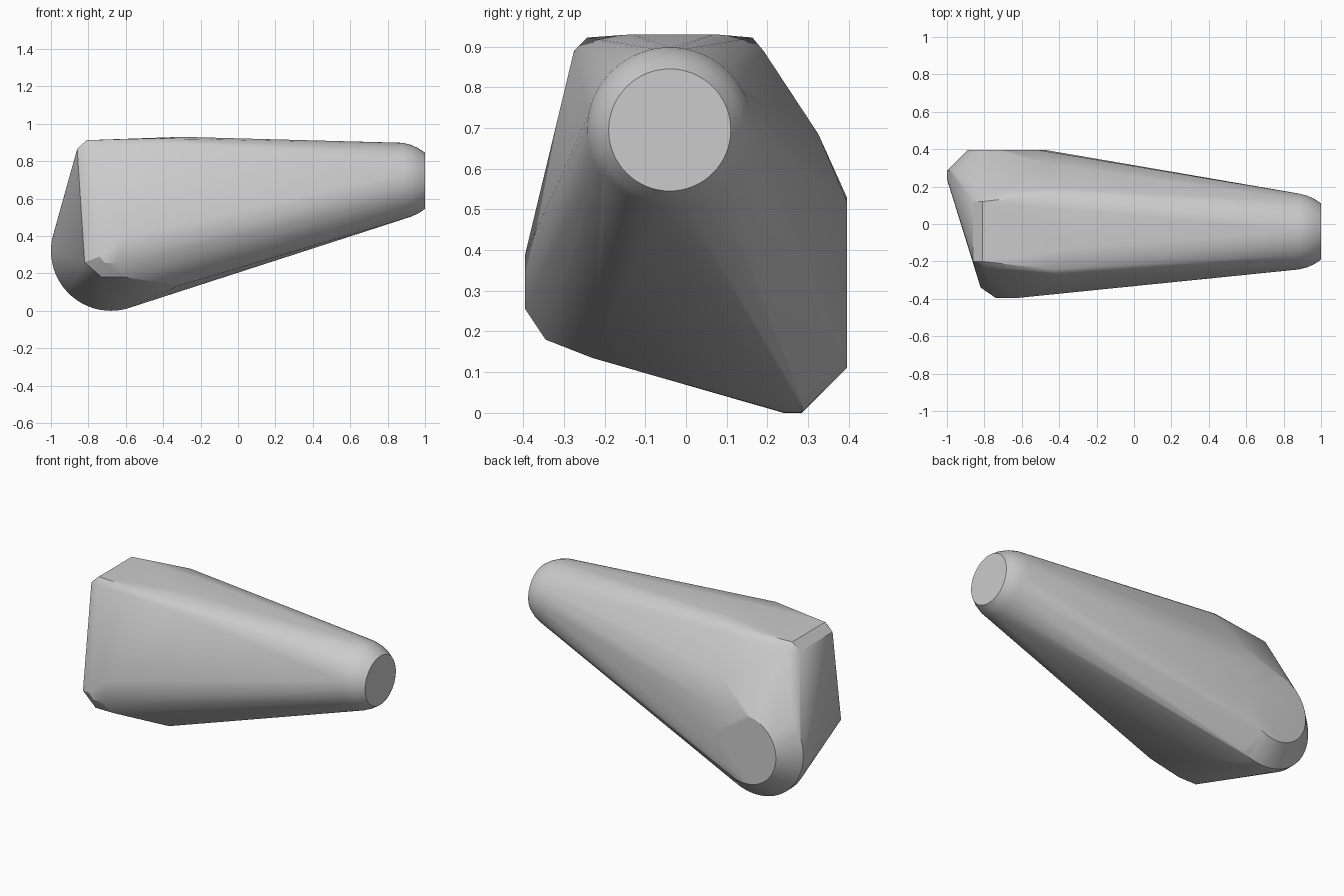
import bpy, bmesh
from math import sin, cos, tau, radians

if "Cube" in bpy.data.objects:
    bpy.data.objects.remove(bpy.data.objects["Cube"], do_unlink=True)

SEGMENTS = 64
bm = bmesh.new()


def ring_x(x, radius, y=-0.04, z=0.695):
    """Circle facing along x."""
    for i in range(SEGMENTS):
        a = tau * i / SEGMENTS
        bm.verts.new((x, y + radius * cos(a), z + radius * sin(a)))


def ring_y(y, radius, x=-0.68, z=0.32):
    """Circle facing along y."""
    for i in range(SEGMENTS):
        a = tau * i / SEGMENTS
        bm.verts.new((x + radius * cos(a), y, z + radius * sin(a)))


# Narrow round end with a rounded rim
for x, r in ((0.88, 0.203), (0.925, 0.192), (0.965, 0.174), (1.0, 0.15)):
    ring_x(x, r)

# Large round boss at the lower back, chamfered to a flat disc
for y, r in ((0.24, 0.32), (0.285, 0.32), (0.395, 0.21)):
    ring_y(y, r)

# Corners of the bevelled block
top_corners = [
    (-0.81, 0.12, 0.912), (-0.81, -0.20, 0.912),
    (-0.44, 0.163, 0.922), (-0.44, -0.243, 0.922),
    (-0.30, 0.07, 0.93), (-0.30, -0.13, 0.93),
]
shoulder_corners = [
    (-0.86, 0.12, 0.865), (-0.86, -0.20, 0.865),
    (-0.80, -0.235, 0.88), (-0.80, 0.16, 0.88),
    (-0.40, -0.275, 0.89), (-0.40, 0.19, 0.89),
    (-0.47, 0.325, 0.685), (-0.51, 0.395, 0.52),
]
front_corners = [
    (-0.82, -0.34, 0.26),
    (-0.74, -0.395, 0.29), (-0.71, -0.395, 0.255),
    (-0.65, -0.395, 0.255), (-0.62, -0.395, 0.39),
    (-0.73, -0.345, 0.18), (-0.61, -0.345, 0.18),
    (-0.31, -0.23, 0.135),
]
for corner in top_corners + shoulder_corners + front_corners:
    bm.verts.new(corner)

# Wrap every ring and corner in one convex skin
result = bmesh.ops.convex_hull(bm, input=bm.verts[:])
loose = {g for g in result["geom_interior"] + result["geom_unused"]
         if isinstance(g, bmesh.types.BMVert)}
bmesh.ops.delete(bm, geom=list(loose), context="VERTS")
bmesh.ops.dissolve_limit(bm, angle_limit=radians(0.5),
                         verts=bm.verts[:], edges=bm.edges[:])
bmesh.ops.recalc_face_normals(bm, faces=bm.faces[:])

mesh = bpy.data.meshes.new("tapered_housing")
bm.to_mesh(mesh)
bm.free()
housing = bpy.data.objects.new("tapered_housing", mesh)
bpy.context.collection.objects.link(housing)

# Plain grey
grey = bpy.data.materials.new("plain_grey")
grey.use_nodes = True
colour = (0.6, 0.6, 0.6, 1.0)
grey.diffuse_color = colour
grey.node_tree.nodes["Principled BSDF"].inputs["Base Color"].default_value = colour
mesh.materials.append(grey)

# Smooth shading with crisp edges
bpy.ops.object.select_all(action="DESELECT")
housing.select_set(True)
bpy.context.view_layer.objects.active = housing
bpy.ops.object.shade_smooth_by_angle(angle=radians(30))
